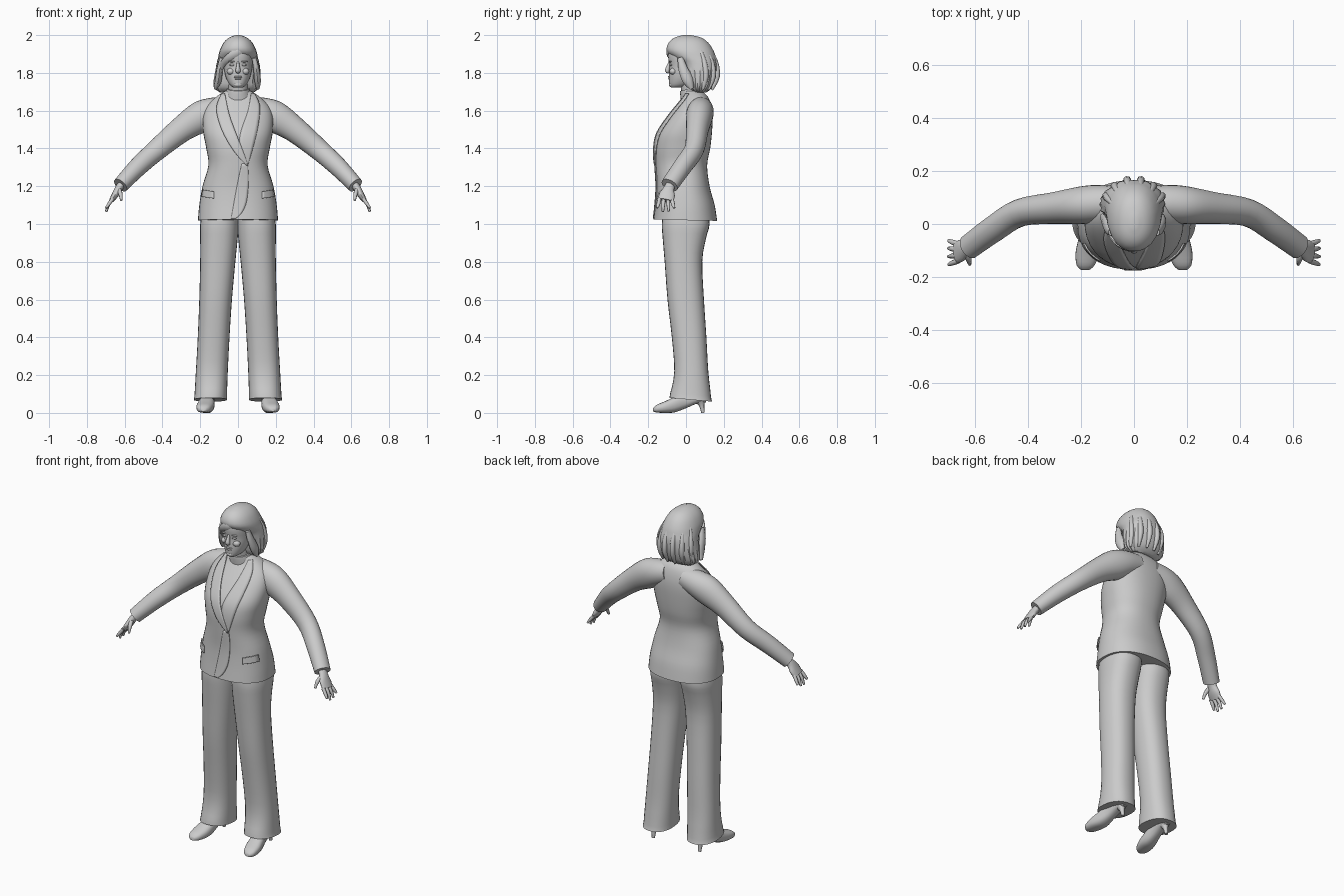
import bpy, bmesh, math
from mathutils import Vector

grey = bpy.data.materials.new("light_grey")
grey.diffuse_color = (0.6, 0.6, 0.6, 1)


def finish(name, bm, mirror=False, angle=50, thick=0):
    bmesh.ops.recalc_face_normals(bm, faces=bm.faces)
    me = bpy.data.meshes.new(name)
    bm.to_mesh(me)
    bm.free()
    me.materials.append(grey)
    ob = bpy.data.objects.new(name, me)
    bpy.context.collection.objects.link(ob)
    bpy.ops.object.select_all(action='DESELECT')
    ob.select_set(True)
    bpy.context.view_layer.objects.active = ob
    bpy.ops.object.shade_smooth_by_angle(angle=math.radians(angle))
    if thick:
        ob.modifiers.new("Solidify", 'SOLIDIFY').thickness = thick
        ob.modifiers["Solidify"].offset = 0
    if mirror:
        ob.modifiers.new("Mirror", 'MIRROR')
    return ob


def smooth(rows, steps=3):
    """Catmull-Rom resampling of rows of numbers."""
    out = []
    for i in range(len(rows) - 1):
        p0, p1, p2 = rows[max(i - 1, 0)], rows[i], rows[i + 1]
        p3 = rows[min(i + 2, len(rows) - 1)]
        for s in range(steps):
            t = s / steps
            out.append([0.5 * (2*b + (c - a)*t + (2*a - 5*b + 4*c - d)*t*t
                               + (3*b - a - 3*c + d)*t**3)
                        for a, b, c, d in zip(p0, p1, p2, p3)])
    return out + [list(rows[-1])]


def loft(name, rings, **kw):
    bm = bmesh.new()
    vs = [[bm.verts.new(p) for p in r] for r in rings]
    n = len(vs[0])
    for a, b in zip(vs, vs[1:]):
        for i in range(n):
            j = (i + 1) % n
            bm.faces.new((a[i], a[j], b[j], b[i]))
    bm.faces.new(vs[0])
    bm.faces.new(vs[-1])
    return finish(name, bm, **kw)


def sgnpow(v, p):
    return math.copysign(abs(v) ** p, v)


def oval(z, xc, xr, yf, yb, e=2.0, n=32, tilt=0, wave=0):
    """Flat ring from yf to yb; e squares it off, wave adds ridges."""
    pts = []
    for i in range(n):
        a = 2 * math.pi * i / n
        k = 1 + wave * math.cos(i * math.pi)
        y = (yf + yb) / 2 + (yb - yf) / 2 * sgnpow(math.sin(a), 2 / e) * k
        pts.append((xc + xr * sgnpow(math.cos(a), 2 / e) * k, y, z - tilt * y))
    return pts


def tube(name, rows, wide=(0, 1, 0), n=16, steps=3, **kw):
    """Rows of x, y, z, half width along 'wide', half thickness."""
    rows = smooth(rows, steps)
    rings = []
    for i, r in enumerate(rows):
        t = Vector(rows[min(i + 1, len(rows) - 1)][:3]) - Vector(rows[max(i - 1, 0)][:3])
        t.normalize()
        u = Vector(wide)
        u = (u - t * u.dot(t)).normalized()
        v = t.cross(u)
        rings.append([Vector(r[:3]) + u * r[3] * math.cos(2*math.pi*k/n)
                      + v * r[4] * math.sin(2*math.pi*k/n) for k in range(n)])
    return loft(name, rings, **kw)


def ball(name, loc, size, mirror=False):
    bm = bmesh.new()
    bmesh.ops.create_uvsphere(bm, u_segments=12, v_segments=8, radius=1)
    for v in bm.verts:
        v.co = Vector(loc) + Vector(a * b for a, b in zip(v.co, size))
    return finish(name, bm, mirror)


# Jacket body: z, half width, front y, back y
body = smooth([(1.02, .212, -.172, .165), (1.10, .205, -.163, .152), (1.20, .188, -.157, .125),
               (1.31, .157, -.163, .112), (1.40, .168, -.166, .128), (1.48, .183, -.15, .137),
               (1.56, .186, -.10, .141), (1.62, .168, -.055, .135), (1.67, .12, -.018, .118),
               (1.705, .066, -.012, .085)], 4)
E = 2.3
loft("jacket_body", [oval(z, 0, xr, f, b, E, 40, .02 if z < 1.1 else 0) for z, xr, f, b in body])


def front(x, z):
    """Point on the jacket front at x, z."""
    for p, q in zip(body, body[1:]):
        if p[0] <= z <= q[0]:
            t = (z - p[0]) / (q[0] - p[0])
            break
    _, xr, f, b = [a + (c - a) * t for a, c in zip(p, q)]
    k = max(0, 1 - min(abs(x) / xr, 1) ** E) ** (1 / E)
    return Vector((x, (f + b) / 2 - (b - f) / 2 * k, z))


def panel(name, left, right, lift, mirror=False, cols=5):
    """Thin cloth plate laid over the jacket between two edge lines."""
    bm = bmesh.new()
    grid = []
    for a, b in zip(smooth(left, 4), smooth(right, 4)):
        row = []
        for i in range(cols + 1):
            t = i / cols
            p = front(a[0] + (b[0] - a[0]) * t, a[1] + (b[1] - a[1]) * t)
            row.append(bm.verts.new(p + Vector((p.x * .02, -lift, 0))))
        grid.append(row)
    for r, s in zip(grid, grid[1:]):
        for i in range(cols):
            bm.faces.new((r[i], r[i + 1], s[i + 1], s[i]))
    finish(name, bm, mirror, 40, .006)


panel("lapel_under", [(.068, 1.69), (.052, 1.60), (.015, 1.49), (.01, 1.42), (.043, 1.31)],
      [(.085, 1.69), (.112, 1.63), (.108, 1.54), (.082, 1.42), (.05, 1.31)], .003)
panel("lapel_over", [(-.085, 1.69), (-.112, 1.61), (-.085, 1.50), (-.025, 1.39), (.043, 1.31)],
      [(-.068, 1.69), (-.045, 1.58), (-.01, 1.48), (.025, 1.39), (.052, 1.31)], .006)
panel("front_overlap", [(.02, 1.32), (.0, 1.23), (-.02, 1.12), (-.03, 1.06), (-.035, 1.03)],
      [(.05, 1.32), (.055, 1.23), (.045, 1.12), (.02, 1.06), (-.01, 1.03)], .002)
panel("pocket_flap", [(.125, 1.172), (.125, 1.155), (.125, 1.135)],
      [(.183, 1.182), (.186, 1.165), (.189, 1.145)], .006, True)

# Sleeves
tube("sleeve", [(.05, .08, 1.615, .06, .06), (.13, .077, 1.595, .07, .075), (.20, .07, 1.565, .071, .083),
                (.30, .06, 1.50, .06, .068), (.43, .042, 1.392, .052, .056),
                (.53, -.02, 1.302, .05, .05), (.622, -.087, 1.205, .047, .042)],
     mirror=True, n=24, steps=4)

# Hands
tube("palm", [(.60, -.07, 1.23, .026, .02), (.63, -.09, 1.19, .028, .02),
              (.65, -.1, 1.155, .042, .018), (.67, -.108, 1.125, .04, .013)], mirror=True)
for i, (dy, tip) in enumerate([(-.033, 1.085), (-.011, 1.065), (.011, 1.068), (.032, 1.085)]):
    y = -.107 + dy
    tube(f"finger_{i + 1}", [(.662, y, 1.135, .01, .01), (.684, y + dy * .2, 1.105, .01, .009),
                             (.698, y + dy * .4, tip, .006, .006)], mirror=True, n=8)
tube("thumb", [(.632, -.105, 1.185, .013, .013), (.622, -.135, 1.16, .011, .011),
               (.618, -.152, 1.125, .006, .006)], wide=(1, 0, 0), mirror=True, n=8)

# Trousers: z, inner x, outer x, front y, back y
legs = smooth([(.072, .058, .234, -.088, .138), (.10, .058, .23, -.083, .132), (.22, .054, .223, -.062, .118),
               (.40, .045, .213, -.075, .108), (.60, .032, .205, -.098, .095), (.80, .014, .2, -.113, .086),
               (.92, .002, .2, -.123, .105), (1.0, -.004, .2, -.128, .125), (1.08, -.005, .185, -.12, .115)], 3)
loft("trouser_leg", [oval(z, (a + b) / 2, (b - a) / 2, f, k, 2.3, 28, .09 if z < .11 else 0)
                     for z, a, b, f, k in legs], mirror=True)

# Shoes: y, centre x, half width, bottom, top
shoe = smooth([(-.174, .184, .014, .008, .025), (-.155, .182, .034, .002, .043), (-.11, .175, .045, 0, .062),
               (-.06, .167, .043, .003, .085), (0, .16, .034, .025, .11), (.06, .155, .034, .05, .12),
               (.105, .153, .02, .056, .115)], 3)
loft("shoe", [[(x + w * sgnpow(math.cos(a), .8), y, (lo + hi) / 2 + (hi - lo) / 2 * sgnpow(math.sin(a), .8))
               for a in (2 * math.pi * k / 20 for k in range(20))] for y, x, w, lo, hi in shoe], mirror=True)
tube("heel", [(.154, .075, .065, .03, .024), (.154, .083, .04, .014, .014), (.154, .09, 0, .009, .009)],
     n=10, mirror=True)

# Neck and roll collar
tube("neck", [(0, .045, 1.64, .055, .058), (0, .025, 1.71, .05, .052), (0, .015, 1.78, .05, .052)], n=24)
tube("roll_collar", [(0, .035, 1.655, .062, .075), (0, .028, 1.70, .06, .064),
                     (0, .024, 1.718, .057, .06)], n=24)

# Head: z, half width, front y, back y
skull = smooth([(1.722, .022, -.078, -.03), (1.735, .042, -.087, .02), (1.765, .06, -.09, .06),
                (1.80, .07, -.09, .08), (1.84, .076, -.088, .1), (1.89, .078, -.095, .1),
                (1.94, .07, -.085, .09), (1.975, .04, -.05, .06)], 3)
loft("head", [oval(z, 0, w, f, b, 2.1) for z, w, f, b in skull])
tube("nose", [(0, -.085, 1.86, .006, .006), (0, -.093, 1.835, .009, .01),
              (0, -.099, 1.812, .014, .013), (0, -.09, 1.802, .01, .006)], wide=(1, 0, 0), n=10)
ball("upper_lip", (0, -.088, 1.779), (.023, .008, .005))
ball("lower_lip", (0, -.087, 1.769), (.019, .008, .005))
ball("chin", (0, -.076, 1.738), (.024, .015, .014))
ball("eye", (.031, -.08, 1.842), (.014, .008, .006), True)
ball("brow", (.032, -.083, 1.86), (.02, .009, .004), True)
ball("cheek", (.038, -.068, 1.808), (.022, .02, .018), True)

# Hair: z, centre x, half width, front y, back y, ridge depth
hair = smooth([(1.695, -.005, .085, .04, .105, .03), (1.725, -.008, .118, .005, .14, .025),
               (1.79, -.003, .119, -.012, .163, .02), (1.85, 0, .11, -.03, .166, .012),
               (1.885, 0, .104, -.075, .158, .008), (1.92, 0, .096, -.103, .145, .005),
               (1.96, 0, .076, -.092, .118, .004), (1.987, 0, .047, -.06, .08, 0),
               (2.0, 0, .012, -.015, .025, 0)], 3)
loft("hair", [oval(z, x, w, f, b, 2.15, 44, 0, k) for z, x, w, f, b, k in hair], angle=35)
# Swept fringe and loose side locks
tube("fringe", [(.05, -.062, 1.945, .008, .02), (.0, -.094, 1.915, .01, .022), (-.05, -.08, 1.88, .009, .02),
                (-.085, -.04, 1.84, .008, .016), (-.098, -.015, 1.79, .005, .01)], n=10)
for name, s in (("left_lock", 1), ("right_lock", -1)):
    tube(name, [(s * .085, -.03, 1.88, .015, .012), (s * .097, -.015, 1.82, .025, .016),
                (s * .104, .01, 1.76, .028, .018), (s * .113 - .008, .03, 1.715, .01, .008)], n=10)
for i in range(6):
    a = math.radians(25 + 26 * i)
    c, s = math.cos(a), math.sin(a)
    tube(f"back_lock_{i + 1}", [(.075 * c, .03 + .085 * s, 1.945, .007, .007),
                                (.108 * c, .05 + .108 * s, 1.86, .014, .014),
                                (.116 * c, .06 + .107 * s, 1.78, .015, .015),
                                (.108 * c, .05 + .09 * s, 1.71, .006, .006)], wide=(c, s, 0), n=8)
